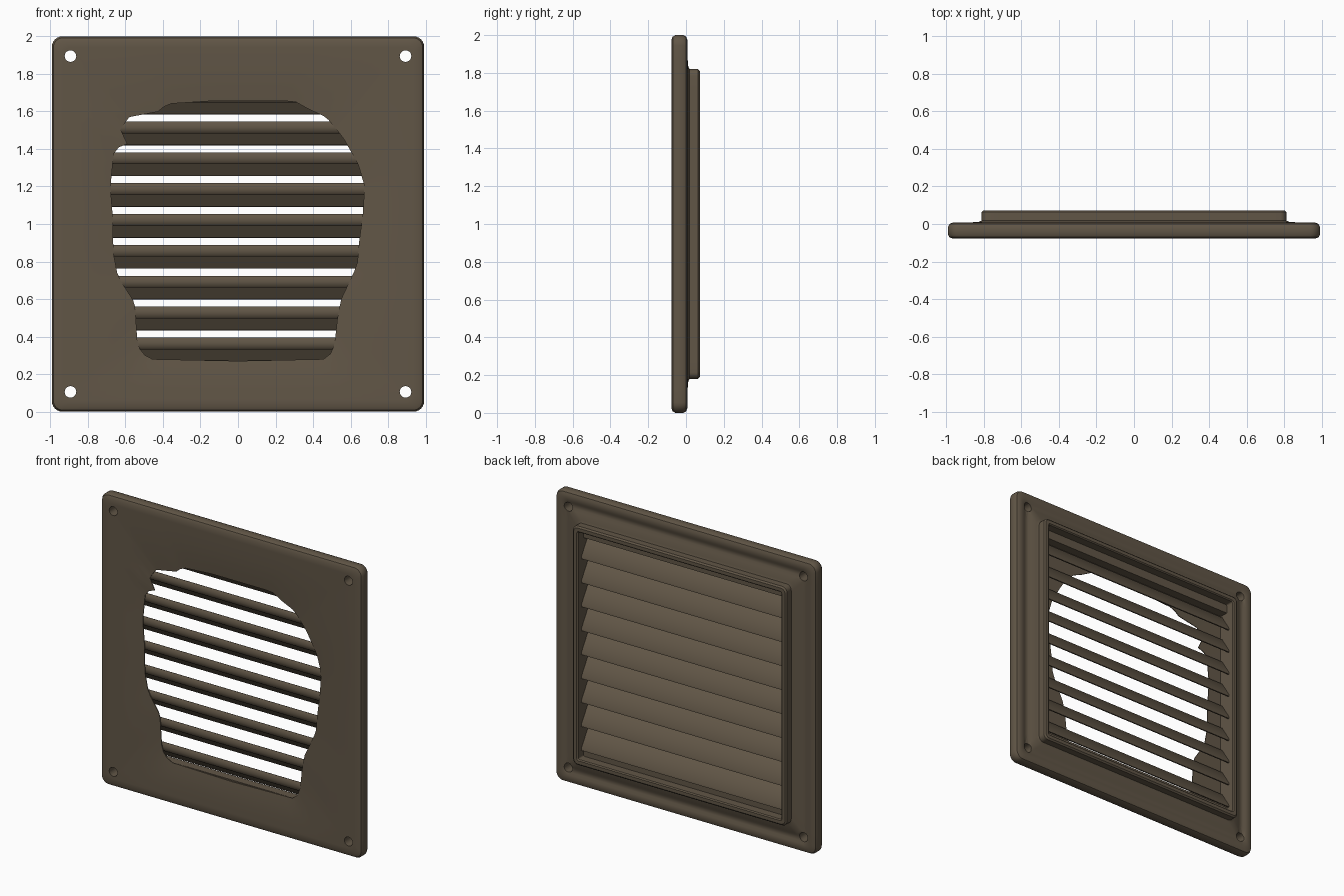
import bpy, bmesh, math
from mathutils import Matrix, Vector

cube = bpy.data.objects.get("Cube")
if cube:
    bpy.data.objects.remove(cube, do_unlink=True)

# One colour for the whole vent
BROWN = (0.12, 0.093, 0.062, 1)
brown = bpy.data.materials.new("dark_brown")
brown.use_nodes = True
brown.diffuse_color = BROWN
bsdf = brown.node_tree.nodes["Principled BSDF"]
bsdf.inputs["Base Color"].default_value = BROWN
bsdf.inputs["Roughness"].default_value = 0.6


def smooth(obj, angle=35):
    bpy.ops.object.select_all(action='DESELECT')
    obj.select_set(True)
    bpy.context.view_layer.objects.active = obj
    bpy.ops.object.shade_smooth_by_angle(angle=math.radians(angle))


def make_object(name, bm):
    bmesh.ops.recalc_face_normals(bm, faces=bm.faces)
    mesh = bpy.data.meshes.new(name)
    bm.to_mesh(mesh)
    bm.free()
    mesh.materials.append(brown)
    obj = bpy.data.objects.new(name, mesh)
    bpy.context.collection.objects.link(obj)
    return obj


def rounded_square(half, radius, side_steps=24, arc_steps=6):
    """Points (x, z) round a nearly square outline about the origin."""
    corners = []
    hx, hz = half - 0.008, half
    for i, (sx, sz) in enumerate(((1, 1), (-1, 1), (-1, -1), (1, -1))):
        centre = Vector((sx * (hx - radius), sz * (hz - radius)))
        arc = []
        for j in range(arc_steps + 1):
            a = math.pi / 2 * (i + j / arc_steps)
            arc.append(centre + radius * Vector((math.cos(a), math.sin(a))))
        corners.append(arc)
    points = []
    for i, arc in enumerate(corners):
        points += arc
        start, end = arc[-1], corners[(i + 1) % 4][0]
        points += [start.lerp(end, k / side_steps) for k in range(1, side_steps)]
    return points


# Ragged opening outline in the front sheet, clockwise from the top
OPENING = [Vector((x, z - 1)) for x, z in (
    (-.38, 1.64), (-.15, 1.655), (.3, 1.655), (.38, 1.61), (.47, 1.57),
    (.56, 1.46), (.64, 1.32), (.675, 1.2), (.665, 1.05), (.645, .9),
    (.635, .78), (.55, .6), (.53, .5), (.515, .36), (.48, .28), (0, .27),
    (-.48, .28), (-.535, .35), (-.55, .58), (-.64, .72), (-.665, .85),
    (-.665, 1), (-.68, 1.2), (-.66, 1.4), (-.58, 1.43), (-.63, 1.5),
    (-.58, 1.57), (-.42, 1.6))]


def opening_point(direction):
    """Where a ray from the middle meets the ragged outline."""
    for i, a in enumerate(OPENING):
        edge = OPENING[(i + 1) % len(OPENING)] - a
        det = edge.x * direction.y - edge.y * direction.x
        if abs(det) < 1e-9:
            continue
        t = (edge.x * a.y - edge.y * a.x) / det
        s = (direction.x * a.y - direction.y * a.x) / det
        if -1e-6 <= s <= 1 + 1e-6 and t > 0:
            return direction * t
    return direction * 0.6


# Frame body: half size, depth and corner radius, from inner wall to front rim
PROFILE = [
    (.78, -.055, .01), (.78, .066, .01), (.787, .073, .015),
    (.81, .073, .03), (.82, .064, .035), (.82, .018, .035),
    (.835, .012, .04), (.88, .008, .04), (.895, -.002, .04),
    (.925, -.002, .04), (.94, .007, .04), (.975, .007, .045),
    (.992, .0, .05), (1, -.016, .055), (1, -.056, .055),
    (.992, -.07, .05), (.975, -.078, .045), (.94, -.078, .04)]

loops = [[(p.x, y, p.y + 1) for p in rounded_square(h, r)] for h, y, r in PROFILE]
rim = rounded_square(.94, .04)
hole = [opening_point(p) for p in rim]
for t, y in ((.35, -.076), (.7, -.071), (1, -.062), (1, -.057)):
    ring = [a.lerp(b, t) for a, b in zip(rim, hole)]
    loops.append([(p.x, y, p.y + 1) for p in ring])

bm = bmesh.new()
rings = [[bm.verts.new(co) for co in loop] for loop in loops]
count = len(rings[0])
for i, ring in enumerate(rings):
    after = rings[(i + 1) % len(rings)]
    for j in range(count):
        k = (j + 1) % count
        bm.faces.new((ring[j], ring[k], after[k], after[j]))
body = make_object("frame_and_front_sheet", bm)

# Screw holes through the four corners
bm = bmesh.new()
for x in (-.893, .893):
    for z in (.105, 1.895):
        place = Matrix.Translation((x, 0, z)) @ Matrix.Rotation(math.pi / 2, 4, 'X')
        bmesh.ops.create_cone(bm, cap_ends=True, segments=20, radius1=.031,
                              radius2=.031, depth=.4, matrix=place)
cutter = make_object("screw_hole_cutter", bm)
cutter.hide_render = True
mod = body.modifiers.new("screw_holes", 'BOOLEAN')
mod.operation = 'DIFFERENCE'
mod.solver = 'EXACT'
mod.object = cutter
bpy.context.view_layer.objects.active = body
bpy.ops.object.modifier_apply(modifier=mod.name)
bpy.data.objects.remove(cutter, do_unlink=True)
smooth(body)


def extrude_across(name, section, z):
    """Bar running the width of the frame with a (y, z) cross-section."""
    bm = bmesh.new()
    ends = [[bm.verts.new((x, y, z + dz)) for y, dz in section]
            for x in (-.778, .778)]
    for end in ends:
        bm.faces.new(end)
    n = len(section)
    for i in range(n):
        j = (i + 1) % n
        bm.faces.new((ends[0][i], ends[0][j], ends[1][j], ends[1][i]))
    smooth(make_object(name, bm), 40)


# Louvre slats: sloping blade with a beaded inner edge
SLAT = [(.034, 0), (.032, .014), (-.036, .123), (-.045, .127), (-.053, .118),
        (-.056, .095), (-.053, .075), (-.042, .064), (-.034, .07),
        (-.032, .085), (.022, .002)]
for i in range(9):
    extrude_across(f"slat_{i + 1}", SLAT, .268 + i * .1645)

# Sill and head strips closing the ends of the louvre
STRIP = [(-.05, 0), (.01, 0), (.01, .09), (-.05, .09)]
extrude_across("sill_strip", STRIP, .185)
extrude_across("head_strip", STRIP, 1.72)
